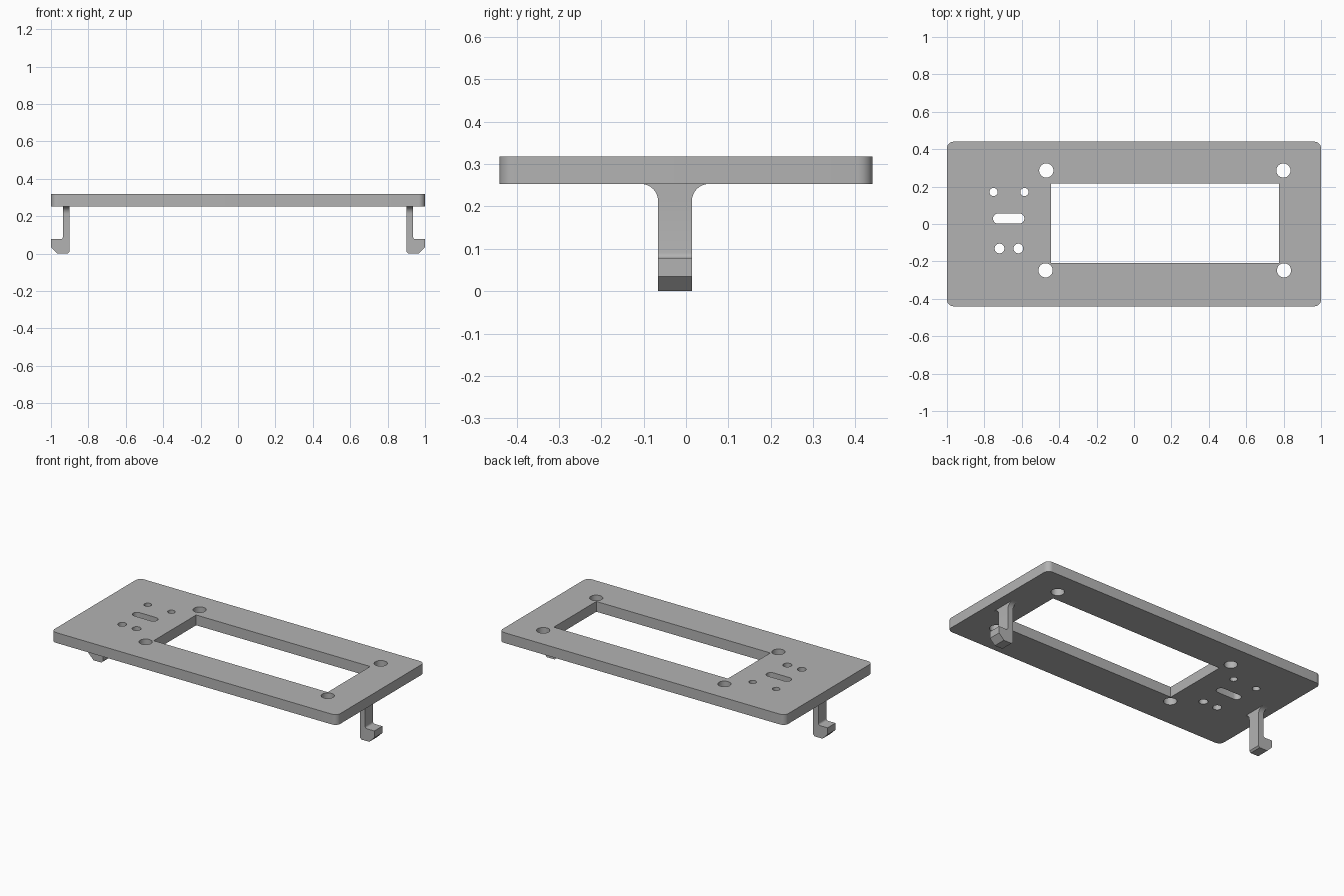
import bpy
import bmesh
from math import cos, sin, radians
from mathutils import Vector

if "Cube" in bpy.data.objects:
    bpy.data.objects.remove(bpy.data.objects["Cube"], do_unlink=True)

PLATE_BOTTOM, PLATE_TOP = 0.253, 0.318

grey = bpy.data.materials.new("plain grey")
grey.use_nodes = True
grey.diffuse_color = (0.45, 0.45, 0.45, 1)
grey.node_tree.nodes["Principled BSDF"].inputs["Base Color"].default_value = grey.diffuse_color


def arc(cx, cy, r, start, end, steps=8):
    """Points along an arc, angles in degrees."""
    angles = [radians(start + (end - start) * i / steps) for i in range(steps + 1)]
    return [(cx + r * cos(a), cy + r * sin(a)) for a in angles]


def rounded_rect(x0, x1, y0, y1, r):
    return (arc(x1 - r, y1 - r, r, 0, 90) + arc(x0 + r, y1 - r, r, 90, 180)
            + arc(x0 + r, y0 + r, r, 180, 270) + arc(x1 - r, y0 + r, r, 270, 360))


def prism(name, outline, axis, low, high):
    """Extrude a closed 2D outline along one axis."""
    place = {"x": lambda u, v: (low, u, v),
             "y": lambda u, v: (u, low, v),
             "z": lambda u, v: (u, v, low)}[axis]
    travel = Vector([(high - low) * (axis == a) for a in "xyz"])
    bm = bmesh.new()
    face = bm.faces.new([bm.verts.new(place(u, v)) for u, v in outline])
    new = bmesh.ops.extrude_face_region(bm, geom=[face])["geom"]
    bmesh.ops.translate(bm, vec=travel, verts=[g for g in new if isinstance(g, bmesh.types.BMVert)])
    bmesh.ops.remove_doubles(bm, verts=bm.verts, dist=1e-5)
    bmesh.ops.recalc_face_normals(bm, faces=bm.faces)
    mesh = bpy.data.meshes.new(name)
    bm.to_mesh(mesh)
    bm.free()
    mesh.materials.append(grey)
    obj = bpy.data.objects.new(name, mesh)
    bpy.context.collection.objects.link(obj)
    return obj


def apply_modifiers(obj):
    bpy.ops.object.select_all(action="DESELECT")
    bpy.context.view_layer.objects.active = obj
    obj.select_set(True)
    for mod in list(obj.modifiers):
        bpy.ops.object.modifier_apply(modifier=mod.name)


def boolean(obj, cutters, operation):
    for cutter in cutters:
        mod = obj.modifiers.new("cut", "BOOLEAN")
        mod.object, mod.operation, mod.solver = cutter, operation, "EXACT"
    apply_modifiers(obj)
    for cutter in cutters:
        bpy.data.objects.remove(cutter, do_unlink=True)


# Face plate with rounded corners
plate = prism("face_plate", rounded_rect(-1, 1, -0.44, 0.44, 0.035), "z", PLATE_BOTTOM, PLATE_TOP)

# Display window, slot, mounting holes and small holes
window = [(-0.444, -0.209), (0.774, -0.209), (0.774, 0.216), (-0.444, 0.216)]
slot = arc(-0.613, 0.029, 0.027, -90, 90, 12) + arc(-0.727, 0.029, 0.027, 90, 270, 12)
holes = [(-0.469, 0.286, 0.038), (0.799, 0.286, 0.038),
         (-0.473, -0.248, 0.038), (0.802, -0.248, 0.038),
         (-0.751, 0.171, 0.022), (-0.586, 0.171, 0.022),
         (-0.719, -0.131, 0.026), (-0.618, -0.131, 0.026)]
outlines = [window, slot] + [arc(x, y, r, 0, 360, 32) for x, y, r in holes]
boolean(plate, [prism("cutter", o, "z", 0.2, 0.4) for o in outlines], "DIFFERENCE")

# Clip leg: hook outline from the front, trimmed to a flared stem from the side
hook = ([(0.9, PLATE_BOTTOM), (0.9, 0.01), (0.91, 0), (0.965, 0), (1, 0.035), (1, 0.078)]
        + arc(0.948, 0.09, 0.012, 270, 180, 4) + [(0.936, PLATE_BOTTOM)])
left, right, flare = -0.066, 0.014, 0.04
stem = (arc(right + flare, PLATE_BOTTOM - flare, flare, 180, 90)
        + [(right + flare, 0.3), (left - flare, 0.3)]
        + arc(left - flare, PLATE_BOTTOM - flare, flare, 90, 0)
        + [(left, -0.1), (right, -0.1)])
leg = prism("left_clip_leg", hook, "y", -0.2, 0.2)
boolean(leg, [prism("trimmer", stem, "x", 0.8, 1.1)], "INTERSECT")

# Opposite leg, mirrored
other = leg.copy()
other.data = leg.data.copy()
other.name = "right_clip_leg"
bpy.context.collection.objects.link(other)
for v in other.data.vertices:
    v.co.x = -v.co.x
other.data.flip_normals()

# Smooth the round walls, keep edges sharp
for obj in (plate, leg, other):
    apply_modifiers(obj)
    bpy.ops.object.shade_smooth_by_angle(angle=radians(30))
